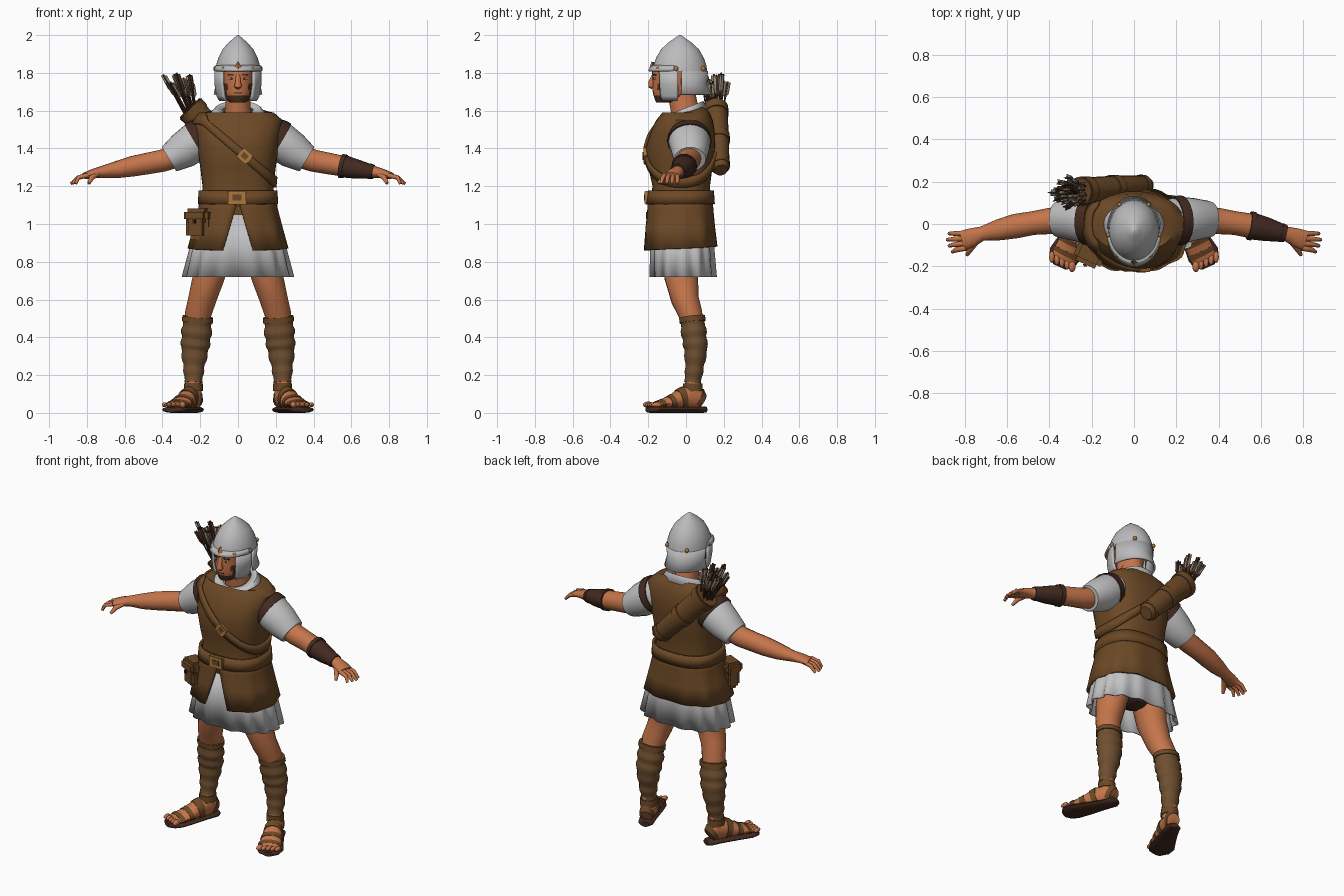
import bpy, bmesh, random
from math import sin, cos, pi, radians
from mathutils import Vector, Matrix

if "Cube" in bpy.data.objects:
    bpy.data.objects.remove(bpy.data.objects["Cube"])


def material(name, *rgb):
    m = bpy.data.materials.new(name)
    m.use_nodes = True
    m.diffuse_color = (*rgb, 1)
    m.node_tree.nodes["Principled BSDF"].inputs["Base Color"].default_value = (*rgb, 1)
    return m


skin = material("tan skin", .56, .18, .07)
leather = material("brown leather", .15, .066, .019)
dark = material("dark brown leather", .055, .023, .015)
cloth = material("white cloth", .54, .54, .55)
steel = material("pale steel", .5, .5, .51)
wrap = material("leg wrap brown", .16, .078, .03)
gold = material("old gold", .42, .19, .045)
feather = material("feather grey", .26, .2, .15)
hair = material("dark hair", .07, .028, .014)


def finish(name, bm, mat, solid=0, angle=50):
    bmesh.ops.recalc_face_normals(bm, faces=bm.faces)
    me = bpy.data.meshes.new(name)
    bm.to_mesh(me)
    bm.free()
    me.materials.append(mat)
    me.shade_smooth()
    me.set_sharp_from_angle(angle=radians(angle))
    ob = bpy.data.objects.new(name, me)
    bpy.context.collection.objects.link(ob)
    if solid:
        mod = ob.modifiers.new("thickness", "SOLIDIFY")
        mod.thickness, mod.offset = solid, 0
    return ob


def grid(name, rows, mat, closed=True, cap=False, solid=0):
    """Skin a list of equal-length point rows."""
    bm = bmesh.new()
    vs = [[bm.verts.new(p) for p in row] for row in rows]
    n = len(vs[0])
    for a, b in zip(vs, vs[1:]):
        for i in range(n if closed else n - 1):
            j = (i + 1) % n
            bm.faces.new((a[i], a[j], b[j], b[i]))
    if cap:
        bm.faces.new(vs[0])
        bm.faces.new(vs[-1])
    return finish(name, bm, mat, solid)


def power(v, p):
    return abs(v) ** p * (1 if v > 0 else -1)


def loft(name, rows, mat, seg=36, p=1, pleat=0, folds=14, arc=None, cap=False, solid=0):
    """Horizontal oval rows: z, half width, half depth, y centre, tilt, front gap in degrees."""
    out = []
    for k, row in enumerate(rows):
        z, rx, ry, cy, tilt, gap = (tuple(row) + (0, 0))[:6]
        lo, hi = arc or (-90, 270)
        lo, hi = radians(lo + gap), radians(hi - gap)
        ring = []
        for i in range(seg + (1 if arc else 0)):
            a = lo + (hi - lo) * i / seg
            f = 1 + pleat * k / (len(rows) - 1) * cos(folds * a)
            ring.append((rx * f * power(cos(a), p), cy + ry * f * power(sin(a), p), z + tilt * sin(a)))
        out.append(ring)
    return grid(name, out, mat, not arc, cap, solid)


def tube(name, path, mat, seg=14, ref=(0, 0, 1), side=1):
    """Oval limb along a path of x, y, z, radius across, radius toward ref."""
    pts = [Vector((q[0] * side, q[1], q[2])) for q in path]
    out = []
    for i, (c, q) in enumerate(zip(pts, path)):
        t = (pts[min(i + 1, len(pts) - 1)] - pts[max(i - 1, 0)]).normalized()
        u = t.cross(Vector(ref)).normalized()
        v = u.cross(t)
        out.append([c + u * q[3] * cos(2 * pi * k / seg) + v * q[4] * sin(2 * pi * k / seg) for k in range(seg)])
    return grid(name, out, mat, cap=True)


def sample(path, t, grow=1):
    """Point part way along a limb path, with its radii scaled."""
    f = t * (len(path) - 1)
    i = min(int(f), len(path) - 2)
    q = [a + (b - a) * (f - i) for a, b in zip(path[i], path[i + 1])]
    return (*q[:3], q[3] * grow, q[4] * grow)


def cuff(name, path, t0, t1, grow, mat, steps=3, **kw):
    return tube(name, [sample(path, t0 + (t1 - t0) * i / steps, grow) for i in range(steps + 1)], mat, **kw)


def ball(name, loc, size, mat):
    bm = bmesh.new()
    bmesh.ops.create_uvsphere(bm, u_segments=12, v_segments=8, radius=1)
    bm.transform(Matrix.LocRotScale(Vector(loc), None, Vector(size)))
    return finish(name, bm, mat)


def box(name, loc, size, mat, axis="Z", turn=0, bevel=.004):
    bm = bmesh.new()
    bmesh.ops.create_cube(bm, size=1)
    bm.transform(Matrix.Diagonal((*size, 1)))
    bmesh.ops.bevel(bm, geom=bm.edges[:], offset=bevel, segments=2, affect="EDGES")
    bm.transform(Matrix.Translation(loc) @ Matrix.Rotation(radians(turn), 4, axis))
    return finish(name, bm, mat)


# Vest body, its split lower part, and the tunic below
BODY = [(1.09, .195, .165, -.03), (1.2, .188, .152, -.025), (1.3, .2, .17, -.03), (1.4, .215, .183, -.03),
        (1.48, .225, .172, -.018), (1.55, .235, .15, -.008), (1.59, .19, .125, .0)]
loft("vest", BODY + [(1.592, .128, .105, -.01, .035)], leather, p=.8)
loft("vest_lower", [(1.14, .197, .166, -.03, 0, 0), (1.08, .203, .17, -.03, 0, 2),
                    (.98, .228, .18, -.03, 0, 7), (.87, .255, .19, -.028, .01, 13)],
     leather, seg=56, p=.8, pleat=.025, folds=10, arc=(-90, 270), solid=.012)
loft("tunic_skirt", [(1.05, .185, .15, -.02), (.88, .245, .165, -.02), (.72, .28, .17, -.015)],
     cloth, seg=84, p=.85, pleat=.05, solid=.008)
loft("loincloth", [(.98, .18, .13, -.02), (.84, .17, .11, -.02), (.78, .06, .06, -.01)], dark, cap=True)
loft("tunic_collar", [(1.575, .15, .12, -.01, .03), (1.605, .12, .1, -.01, .04), (1.6, .08, .08, -.005, .03)],
     cloth, solid=.012)


def body_point(a, z, off):
    z = max(BODY[0][0], min(z, BODY[-1][0]))
    for lo, hi in zip(BODY, BODY[1:]):
        if z <= hi[0]:
            break
    t = (z - lo[0]) / (hi[0] - lo[0])
    rx, ry, cy = (p + (q - p) * t for p, q in zip(lo[1:], hi[1:]))
    return (rx + off) * power(cos(a), .8), cy + (ry + off) * power(sin(a), .8), z


def body_band(name, height, half, off, mat, seg=56):
    """Strap around the torso, with its height given as a rule of x."""
    low, high = [], []
    for i in range(seg):
        a, z = 2 * pi * i / seg, 1.3
        for _ in range(8):
            z = (z + height(body_point(a, z, off)[0])) / 2
        low.append(body_point(a, z - half, off))
        high.append(body_point(a, z + half, off))
    return grid(name, [low, high], mat, solid=.014)


body_band("belt", lambda x: 1.14, .036, .012, leather)
body_band("shoulder_strap", lambda x: min(1.39 - .85 * x, 1.56), .028, .008, leather)
box("belt_buckle", (-.005, -.208, 1.14), (.095, .022, .072), gold)
box("belt_buckle_centre", (-.005, -.216, 1.14), (.055, .012, .038), leather)
box("strap_buckle", (.035, -.216, 1.36), (.07, .02, .062), gold, "Y", 42)
box("strap_buckle_centre", (.035, -.223, 1.36), (.042, .012, .036), leather, "Y", 42)

# Hip pouch
box("pouch", (-.205, -.135, .99), (.13, .1, .15), leather, "Z", -25, .025)
box("pouch_flap", (-.208, -.14, 1.045), (.14, .112, .075), leather, "Z", -25, .02)
box("pouch_button", (-.232, -.195, 1.015), (.02, .012, .025), dark, "Z", -25)

# Neck and head, with the beard set by height and side
tube("neck", [(0, .01, 1.53, .085, .085), (0, -.01, 1.62, .066, .075), (0, -.03, 1.72, .065, .075)],
     skin, ref=(0, 1, 0))
head = loft("head", [(1.642, .04, .04, -.118), (1.655, .058, .07, -.093), (1.68, .074, .095, -.077),
                     (1.71, .081, .108, -.07), (1.745, .086, .115, -.062), (1.78, .09, .118, -.06),
                     (1.82, .095, .125, -.055), (1.88, .085, .11, -.045)], skin, cap=True)
head.data.materials.append(hair)
for f in head.data.polygons:
    c = f.center
    if c.y < -.05 and (c.z < 1.675 or abs(c.x) > .058 and c.z < 1.75):
        f.material_index = 1
tube("nose", [(0, -.17, 1.79, .011, .01), (0, -.184, 1.755, .014, .014), (0, -.183, 1.728, .021, .017),
              (0, -.175, 1.72, .012, .01)], skin, ref=(0, 1, 0))
box("mouth", (0, -.17, 1.694), (.042, .012, .008), hair, bevel=.002)
for s in (-1, 1):
    ball("eye", (s * .035, -.164, 1.77), (.014, .006, .007), cloth)
    ball("pupil", (s * .034, -.169, 1.77), (.006, .004, .006), hair)
    box("eyebrow", (s * .037, -.167, 1.79), (.036, .014, .009), hair, "Z", s * 18, .002)

# Helmet: dome, visor, neck guard, cheek guards and studs
loft("helmet_dome", [(1.805, .12, .145, -.032), (1.84, .116, .14, -.032), (1.88, .104, .126, -.032),
                     (1.925, .082, .1, -.032), (1.96, .05, .062, -.032), (1.983, .024, .03, -.032),
                     (2, .004, .005, -.032)], steel, cap=True)
loft("helmet_visor", [(1.838, .118, .14, -.032), (1.81, .127, .166, -.032)], steel, arc=(-168, -12), solid=.01)
loft("neck_guard", [(1.81, .118, .142, -.032), (1.74, .112, .138, -.032), (1.685, .123, .16, -.032)],
     steel, arc=(3, 177), solid=.012)
for s in (-1, 1):
    arc = (-48, -4) if s > 0 else (184, 228)
    loft("cheek_guard", [(1.82, .118, .142, -.032), (1.74, .118, .14, -.032), (1.68, .108, .134, -.032),
                         (1.655, .094, .12, -.035)], steel, seg=8, arc=arc, solid=.014)
    for a in (-50, -8, 55):
        ball("helmet_stud", (s * .121 * cos(radians(a)), -.032 + .15 * sin(radians(a)), 1.822),
             (.011, .012, .014), gold)
tube("brow_ornament", [(0, -.185, 1.815, .026, .012), (0, -.175, 1.858, .004, .008)], gold, seg=4, ref=(0, 1, 0))

# Arms, hands, legs and sandals on both sides
SLEEVE = [(.16, .015, 1.47, .1, .1), (.22, .018, 1.44, .112, .105), (.29, .022, 1.39, .1, .098),
          (.35, .022, 1.352, .088, .08), (.365, .022, 1.343, .083, .074)]
ARM = [(.3, .022, 1.37, .065, .065), (.4, .014, 1.335, .062, .06), (.48, .004, 1.32, .056, .058),
       (.56, -.01, 1.305, .058, .055), (.64, -.028, 1.288, .05, .046), (.72, -.046, 1.275, .034, .032),
       (.765, -.063, 1.268, .044, .024), (.81, -.078, 1.255, .047, .018)]
THIGH = [(.12, -.02, .9, .1, .11), (.155, -.025, .72, .084, .092), (.19, -.005, .6, .074, .074),
         (.212, .025, .52, .07, .064), (.215, .035, .46, .06, .058)]
SHIN = [(.213, .032, .51, .076, .066), (.22, .042, .42, .08, .068), (.228, .052, .34, .074, .064),
        (.234, .045, .24, .056, .05), (.236, .035, .16, .046, .045)]
FOOT = [(.222, .085, .06, .036, .04), (.236, .045, .085, .044, .07), (.262, -.02, .075, .05, .058),
        (.295, -.085, .056, .06, .034), (.323, -.145, .044, .064, .02), (.335, -.168, .04, .058, .014)]
SOLE = [(.215, .105, .017, .026, .016), (.222, .085, .017, .045, .017), (.25, .02, .017, .05, .017),
        (.295, -.08, .017, .066, .017), (.328, -.145, .017, .076, .017), (.345, -.185, .017, .062, .017),
        (.353, -.203, .017, .03, .015)]
for s in (-1, 1):
    tube("sleeve", SLEEVE, cloth, seg=20, side=s)
    cuff("armhole_trim", SLEEVE, .12, .27, 1.06, dark, seg=20, side=s)
    tube("arm", ARM, skin, side=s)
    for k in range(4):
        base, tip = -.045 - .023 * k, -.045 - .029 * k
        reach = .885 - .009 * abs(k - 1) ** 1.5
        tube("finger", [(.795, base, 1.258, .013, .013), (.845, (base + tip) / 2, 1.246, .012, .012),
                        (reach, tip, 1.213, .008, .008)], skin, seg=8, side=s)
    tube("thumb", [(.745, -.08, 1.265, .016, .015), (.775, -.118, 1.245, .015, .014),
                   (.79, -.147, 1.215, .008, .008)], skin, seg=8, side=s)
    tube("thigh", THIGH, skin, ref=(0, 1, 0), side=s)
    # Wrapped cloth on the shin, thicker on every other turn
    turns = [sample(SHIN, i / 20, .96 + .08 * (i % 4 < 2)) for i in range(21)]
    tube("leg_wrap", turns, wrap, ref=(0, 1, 0), side=s)
    cuff("leg_wrap_top", SHIN, 0, .08, 1.07, leather, ref=(0, 1, 0), side=s)
    tube("ankle", [(.236, .038, .2, .042, .042), (.237, .036, .09, .045, .048)], skin, ref=(0, 1, 0), side=s)
    cuff("ankle_strap", [(.236, .036, .155, .05, .052), (.236, .036, .115, .05, .054)], 0, 1, 1, leather,
         ref=(0, 1, 0), side=s)
    tube("foot", FOOT, skin, side=s)
    tube("sandal_sole", SOLE, dark, side=s)
    for t0, t1 in ((0, .12), (.36, .46), (.56, .64), (.74, .84)):
        cuff("sandal_strap", FOOT, t0, t1, 1.07, leather, side=s)
    for k in range(-2, 3):
        r = .017 if k == -2 else .013
        ball("toe", (s * (.341 + .024 * k), -.178 + .011 * k, .043), (r, .028, r), skin)
cuff("bracer", ARM, .4, .71, 1.1, dark, steps=6)
for t in (.4, .67):
    cuff("bracer_band", ARM, t, t + .04, 1.18, dark)

# Quiver across the back, filled with fletched arrows
QUIVER = [(.065, .185, 1.285, .035, .04), (.045, .182, 1.305, .048, .055), (-.1, .172, 1.455, .056, .064),
          (-.255, .155, 1.615, .064, .074)]
tube("quiver", QUIVER, leather, seg=18)
for t in (.3, .62, .92):
    cuff("quiver_band", QUIVER, t, t + .07, 1.08, leather, seg=18)
random.seed(4)
for i in range(20):
    a, r = i * 2.4, (i / 20) ** .5
    base = Vector((-.25 + .04 * r * cos(a), .15 + .045 * r * sin(a), 1.59))
    tip = Vector((-.315 + .088 * r * cos(a), .145 + .078 * r * sin(a), random.uniform(1.74, 1.805)))
    tube("arrow_shaft", [(*base, .005, .005), (*tip, .005, .005)], dark, seg=5, ref=(0, 1, 0))
    along = tip - base
    for k in range(2):
        w = Vector((cos(a + k * pi / 2), sin(a + k * pi / 2), 0)) * .016
        low, mid, high = (base + along * t for t in (.45, .62, .97))
        grid("arrow_feather", [[low, low], [mid - w, mid + w], [high - w, high + w]],
             dark if i % 3 == 0 else feather, closed=False, solid=.003)
